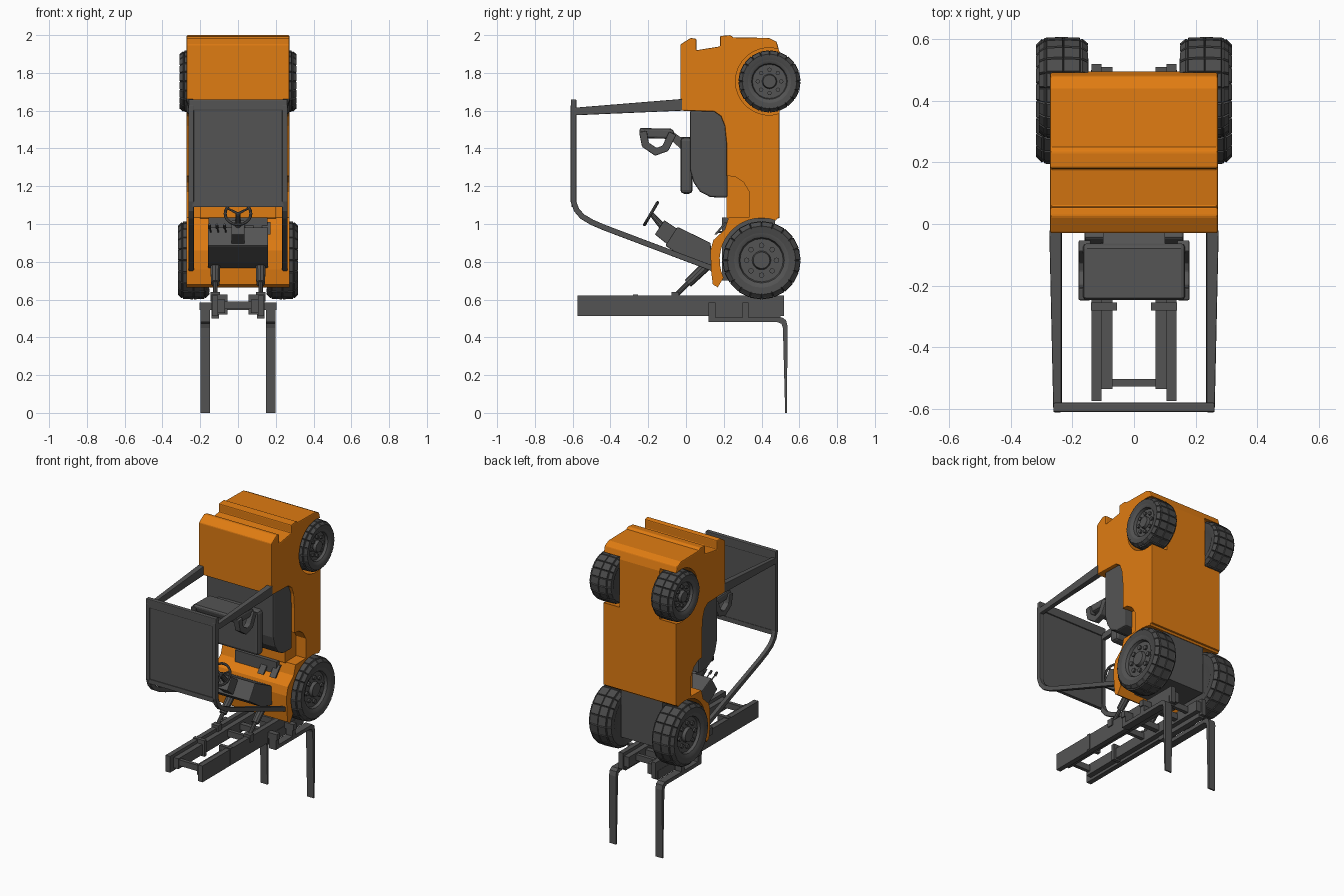
import bpy, bmesh, math
from mathutils import Vector, Matrix

if "Cube" in bpy.data.objects:
    bpy.data.objects.remove(bpy.data.objects["Cube"])


def material(name, rgb):
    m = bpy.data.materials.new(name)
    m.diffuse_color = (*rgb, 1)
    m.use_nodes = True
    m.node_tree.nodes["Principled BSDF"].inputs["Base Color"].default_value = m.diffuse_color
    return m


ORANGE = material("orange paint", (0.74, 0.20, 0.006))
GREY = material("dark grey", (0.088, 0.088, 0.088))
TYRE = material("tyre grey", (0.072, 0.072, 0.072))


def finish(name, bm, mat, bevel=0.0, smooth=False):
    bmesh.ops.recalc_face_normals(bm, faces=bm.faces)
    me = bpy.data.meshes.new(name)
    bm.to_mesh(me)
    bm.free()
    me.materials.append(mat)
    ob = bpy.data.objects.new(name, me)
    bpy.context.collection.objects.link(ob)
    bpy.ops.object.select_all(action='DESELECT')
    ob.select_set(True)
    bpy.context.view_layer.objects.active = ob
    if bevel:
        b = ob.modifiers.new("bevel", 'BEVEL')
        b.width, b.segments, b.limit_method = bevel, 2, 'ANGLE'
        b.angle_limit = math.radians(40)
        bpy.ops.object.modifier_apply(modifier=b.name)
    if smooth:
        bpy.ops.object.shade_smooth_by_angle(angle=math.radians(32))
    return ob


def prism(name, pts, x0, x1, mat, bevel=0.0, smooth=False):
    """Side profile of (y, z) points extruded along x."""
    bm = bmesh.new()
    f = bm.faces.new([bm.verts.new((x0, y, z)) for y, z in pts])
    r = bmesh.ops.extrude_face_region(bm, geom=[f])
    bmesh.ops.translate(bm, vec=(x1 - x0, 0, 0),
                        verts=[v for v in r["geom"] if isinstance(v, bmesh.types.BMVert)])
    return finish(name, bm, mat, bevel, smooth)


def hull(name, pts, mat, bevel=0.0):
    bm = bmesh.new()
    for p in pts:
        bm.verts.new(p)
    bmesh.ops.convex_hull(bm, input=bm.verts)
    bmesh.ops.dissolve_limit(bm, angle_limit=0.01, verts=bm.verts, edges=bm.edges)
    return finish(name, bm, mat, bevel)


def box(name, x, y, z, mat, bevel=0.0):
    return hull(name, [(a, b, c) for a in x for b in y for c in z], mat, bevel)


def rod(name, p, q, r0, r1, mat, sides=10):
    p, q = Vector(p), Vector(q)
    bm = bmesh.new()
    m = Matrix.Translation((p + q) / 2) @ (q - p).to_track_quat('Z', 'Y').to_matrix().to_4x4()
    bmesh.ops.create_cone(bm, cap_ends=True, segments=sides, radius1=r0, radius2=r1,
                          depth=(q - p).length, matrix=m)
    return finish(name, bm, mat, smooth=True)


def arc(cy, cz, r, a0, a1, n=16):
    return [(cy + r * math.cos(math.radians(a0 + (a1 - a0) * i / n)),
             cz + r * math.sin(math.radians(a0 + (a1 - a0) * i / n))) for i in range(n + 1)]


def strip(path, w):
    """Outline of a band of width w that follows a (y, z) path."""
    left, right = [], []
    for i, p in enumerate(path):
        t = (Vector(path[min(i + 1, len(path) - 1)]) - Vector(path[max(i - 1, 0)])).normalized()
        n = Vector((-t.y, t.x)) * w / 2
        left.append(tuple(Vector(p) + n))
        right.append(tuple(Vector(p) - n))
    return left + right[::-1]


def cut(ob, cutter):
    bpy.context.view_layer.objects.active = ob
    b = ob.modifiers.new("cut", 'BOOLEAN')
    b.operation, b.object, b.solver = 'DIFFERENCE', cutter, 'EXACT'
    bpy.ops.object.modifier_apply(modifier=b.name)
    bpy.data.objects.remove(cutter)


# Main body with counterweight, wheel wells and step recesses
body = prism("body", [(-.03, 1.60), (-.03, 1.95), (.025, 1.985), (.055, 1.98), (.055, 1.92),
                      (.18, 1.94), (.18, 1.995), (.235, 2.0), (.25, 1.988), (.44, 1.985),
                      (.48, 1.965), (.495, 1.91), (.495, 1.03), (.215, 1.03), (.215, 1.42),
                      (.205, 1.52), (.185, 1.57), (.15, 1.595)], -.272, .272, ORANGE, .006)
for s in (1, -1):
    cut(body, prism("arch_cutter", arc(.44, 1.755, .178, 0, 348, 29), s * .15, s * .4, ORANGE))
    cut(body, prism("step_cutter", [(.1, .9), (.335, .9), (.335, 1.17), (.305, 1.22),
                                    (.26, 1.25), (.1, 1.268)], s * .2, s * .4, ORANGE))

# Front cowl arching over the front wheels, and the axle housing
prism("front_cowl", [(.225, 1.035), (.205, .97), (.145, .915), (.13, .86), (.132, .76),
                     (.142, .68), (.168, .665)] + arc(.40, .81, .222, 205, 70, 14)
      + [(.49, 1.04)], -.272, .272, ORANGE)
box("axle_housing", (-.155, .155), (.19, .47), (.70, 1.035), GREY)

# Engine hood under the seat
prism("engine_hood", [(.02, 1.60), (.02, 1.29), (.04, 1.22), (.075, 1.17), (.13, 1.142),
                      (.22, 1.14), (.22, 1.60)], -.25, .25, GREY, .01)

# Seat
box("seat_cushion", (-.17, .17), (-.03, .035), (1.16, 1.46), GREY, .02)
prism("seat_bracket", [(-.09, 1.505), (-.03, 1.46), (.02, 1.46), (.02, 1.38), (-.02, 1.39),
                       (-.09, 1.455)], -.1, .1, GREY)
prism("seat_back", [(-.25, 1.50), (-.235, 1.455), (-.07, 1.45), (-.06, 1.49), (-.08, 1.505),
                    (-.24, 1.508)], -.165, .165, GREY, .015)
for s in (1, -1):
    prism("seat_wing", strip([(-.228, 1.49), (-.215, 1.42), (-.16, 1.382), (-.11, 1.40),
                              (-.07, 1.48)], .042), s * .14, s * .18, GREY, .005)

# Overhead guard: roof plate, rear legs, bent front legs
box("roof_plate", (-.255, .255), (-.602, -.588), (1.10, 1.65), GREY)
box("roof_rear_bar", (-.262, .262), (-.61, -.58), (1.60, 1.66), GREY, .005)
box("roof_front_bar", (-.24, .24), (-.607, -.585), (1.09, 1.12), GREY)
for s in (1, -1):
    hull("guard_rear_leg", [(s * x, -.02, z) for x in (.235, .275) for z in (1.60, 1.662)]
         + [(s * x, -.60, z) for x in (.235, .262) for z in (1.575, 1.615)], GREY, .004)
    prism("guard_front_leg", strip([(-.596, 1.63), (-.596, 1.12), (-.58, 1.075), (-.55, 1.04),
                                    (-.50, 1.01), (-.43, .98), (.14, .765)], .03),
          s * .234, s * .262, GREY, .004)

# Dashboard, steering column and wheel
prism("dashboard", [(-.045, .985), (.13, .90), (.14, .765), (.02, .80), (-.11, .885)],
      -.16, .16, GREY, .006)
prism("steering_column", [(-.115, 1.02), (-.04, .97), (-.09, .885), (-.165, .945)],
      -.035, .035, GREY, .005)
hub, axis = Vector((0, -.185, 1.055)), Vector((0, .85, -.5)).normalized()
rod("steering_shaft", hub, (0, -.11, .97), .012, .02, GREY)
bpy.ops.mesh.primitive_torus_add(major_segments=24, minor_segments=8, major_radius=.068,
                                 minor_radius=.008, location=hub,
                                 rotation=axis.to_track_quat('Z', 'Y').to_euler())
wheel = bpy.context.object
wheel.name = "steering_wheel"
wheel.data.materials.append(GREY)
bpy.ops.object.shade_smooth_by_angle()
up = axis.cross(Vector((1, 0, 0)))
for a in (90, 210, 330):
    d = Vector((1, 0, 0)) * math.cos(math.radians(a)) + up * math.sin(math.radians(a))
    rod("steering_spoke", hub, hub + d * .068, .007, .005, GREY, 6)

# Control levers and pedals
for x in (-.14, -.10, -.06):
    rod("lever", (x, -.04, .94), (x - .01, -.10, .985), .004, .004, GREY, 6)
    rod("lever_knob", (x - .01, -.095, .98), (x - .012, -.115, .997), .009, .007, GREY, 8)
for x in (.06, .15):
    hull("pedal", [(x + dx, y + dy, z) for dx in (-.022, .022)
                   for y, z in ((.15, .945), (.205, 1.01)) for dy in (0, .014)], GREY)
    rod("pedal_arm", (x, .17, .96), (x, .22, .95), .006, .006, GREY, 6)

# Mast: outer and inner channels, cross members, tilt cylinders
for s in (1, -1):
    box("mast_outer_rail", (s * .105, s * .138), (-.575, .52), (.512, .622), GREY)
    box("mast_inner_rail", (s * .07, s * .105), (-.535, .51), (.53, .60), GREY)
    box("mast_bracket", (s * .055, s * .14), (-.28, -.255), (.52, .628), GREY)
    rod("tilt_cylinder", (s * .12, .13, .80), (s * .12, .01, .685), .028, .024, GREY)
    rod("tilt_rod", (s * .12, .02, .695), (s * .12, -.06, .615), .013, .013, GREY)
    box("tilt_mount", (s * .095, s * .145), (-.077, -.037), (.59, .64), GREY)
for y in (-.515, .0, .42):
    box("mast_cross_member", (-.08, .08), (y - .012, y + .012), (.55, .59), GREY)

# Fork carriage and forks
for y in (.138, .315):
    box("carriage_bar", (-.205, .205), (y - .017, y + .017), (.545, .585), GREY)
for s in (1, -1):
    box("carriage_plate", (s * .10, s * .14), (.12, .50), (.50, .56), GREY)
    prism("fork", [(.12, .585), (.12, .48), (.485, .48), (.505, .472), (.513, .45), (.525, .0),
                   (.535, .0), (.537, .46), (.53, .49), (.51, .505), (.33, .505), (.33, .585),
                   (.30, .585), (.30, .505), (.155, .505), (.155, .585)],
          s * .148, s * .198, GREY)


# Wheels: lathed tyre with raised tread blocks, dished hub and lug nuts
def road_wheel(name, s, cy, cz, R, w0, w1, n=20):
    m = (w0 + w1) / 2
    prof = [(w0 + .01, .58), (w0, .68), (w0, .84), (w0 + .022, .95), (m, .965), (w1 - .022, .95),
            (w1, .84), (w1, .70), (w1 - .012, .58), (w1 - .03, .55), (w1 - .03, .24),
            (w1 - .01, .21)]
    bm = bmesh.new()
    rings = [[bm.verts.new((s * x, cy + f * R * math.cos(2 * math.pi * i / n),
                            cz + f * R * math.sin(2 * math.pi * i / n))) for i in range(n)]
             for x, f in prof]
    tread = []
    for k in range(len(rings) - 1):
        for i in range(n):
            j = (i + 1) % n
            f = bm.faces.new((rings[k][i], rings[k][j], rings[k + 1][j], rings[k + 1][i]))
            if 2 <= k <= 5:
                tread.append(f)
            if k >= 7:
                f.material_index = 1
    bm.faces.new(rings[0])
    bm.faces.new(rings[-1]).material_index = 1
    bmesh.ops.recalc_face_normals(bm, faces=bm.faces)
    bmesh.ops.inset_individual(bm, faces=tread, thickness=.004, depth=.007)
    ob = finish(name, bm, TYRE, smooth=True)
    ob.data.materials.append(GREY)
    for i in range(8):
        a = 2 * math.pi * i / 8
        y, z = cy + .38 * R * math.cos(a), cz + .38 * R * math.sin(a)
        rod(name + "_lug_nut", (s * (w1 - .035), y, z), (s * (w1 - .018), y, z),
            .07 * R, .07 * R, GREY, 8)


for s in (1, -1):
    road_wheel("front_wheel", s, .40, .808, .208, .155, .315)
    road_wheel("rear_wheel", s, .442, 1.755, .164, .152, .307)
